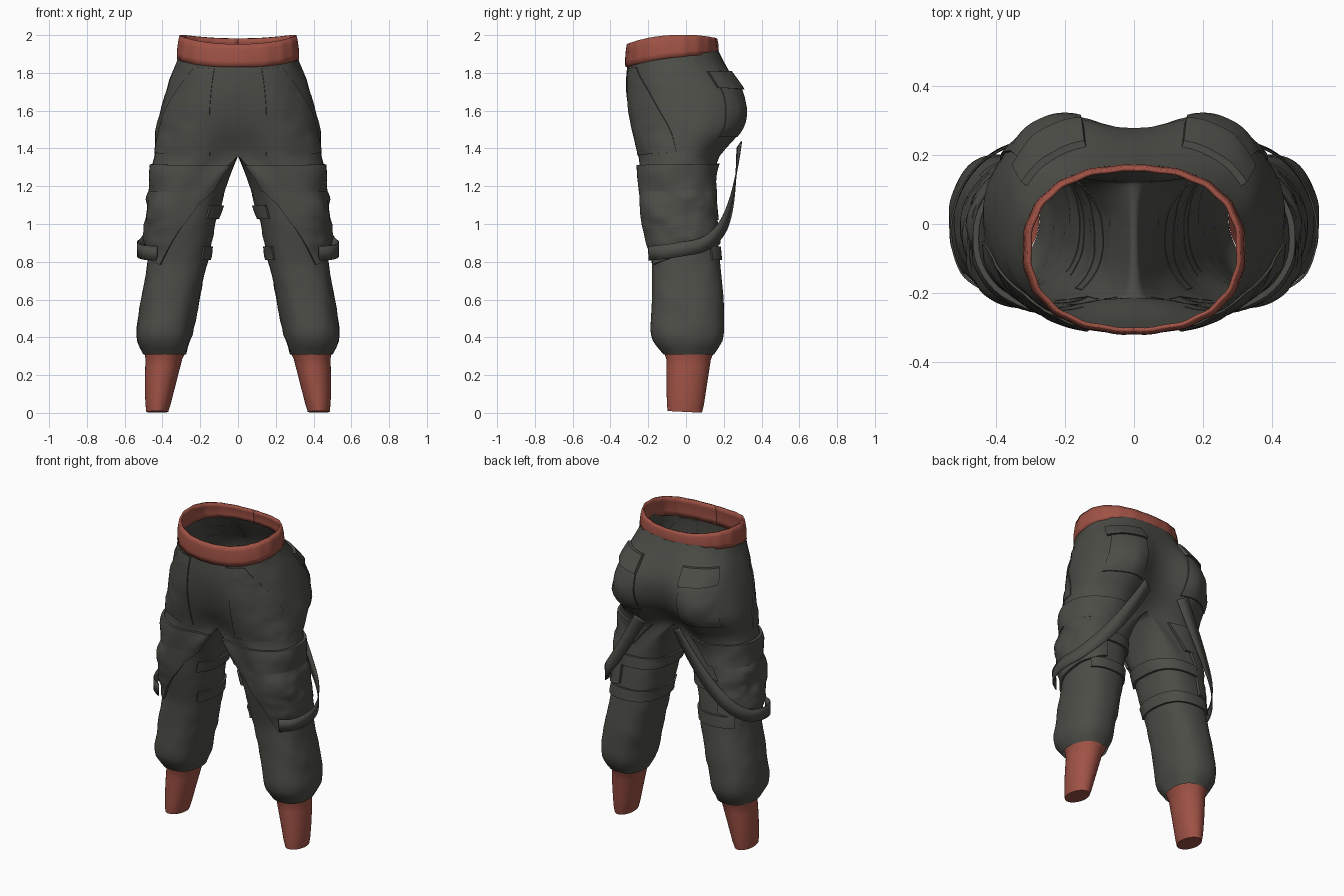
import bpy, bmesh, math
from mathutils import Vector, noise

if "Cube" in bpy.data.objects:
    bpy.data.objects.remove(bpy.data.objects["Cube"])


def material(name, rgb):
    m = bpy.data.materials.new(name)
    m.diffuse_color = (*rgb, 1)
    m.use_nodes = True
    m.node_tree.nodes["Principled BSDF"].inputs["Base Color"].default_value = m.diffuse_color
    return m


GREY = material("charcoal cloth", (0.073, 0.073, 0.063))
RED = material("rust ribbing", (0.35, 0.085, 0.06))

CROTCH = 1.36
# height, inner x, outer x, front y, back y, front seam pinch, back seam pinch
RINGS = [
    (1.90, 0, .308, -.31, .165, 0, 0),
    (1.80, 0, .348, -.32, .245, .01, .06),
    (1.70, 0, .385, -.325, .335, .02, .17),
    (1.60, 0, .415, -.32, .362, .05, .25),
    (1.50, 0, .432, -.31, .345, .1, .32),
    (1.42, 0, .44, -.295, .265, .2, .36),
    (1.36, 0, .445, -.28, .205, .3, .38),
    (1.25, .045, .455, -.265, .165, .15, .15),
    (1.00, .12, .46, -.22, .162, 0, 0),
    (.80, .16, .48, -.18, .18, 0, 0),
    (.60, .20, .518, -.18, .20, 0, 0),
    (.42, .245, .542, -.19, .202, 0, 0),
    (.36, .255, .535, -.17, .19, 0, 0),
    (.31, .285, .49, -.11, .14, 0, 0)]


def ring_at(z):
    z = max(min(z, RINGS[0][0]), RINGS[-1][0])
    for a, b in zip(RINGS, RINGS[1:]):
        if z >= b[0]:
            t = (a[0] - z) / (a[0] - b[0])
            return [p + (q - p) * t for p, q in zip(a, b)]


def power(v, e):
    return math.copysign(abs(v) ** e, v)


def band_low(s):
    return 1.88 + .035 * s - .015 * s * s


def band_high(s):
    return 2.0 + .015 * s - .032 * s * s


def cloth(deg, z, off=0.0, wrinkle=.01):
    """Point on the trouser surface: -90 is front, 0 outer side, 90 back, 180 inner leg."""
    c, s = math.cos(math.radians(deg)), math.sin(math.radians(deg))
    if abs(c) < 1e-6:
        c = 0.0
    rows = [ring_at(z + d) for d in (-.025, 0, .025)]
    _, xi, xo, yf, yb, pf, pb = [sum(r) / 3 for r in zip(*rows)]
    k = .5 * max(0, min(1, (CROTCH - z) / .26))
    if z >= CROTCH - 1e-6:
        xi = k = 0.0
    cx, cy, ry = xi + (xo - xi) * k, (yf + yb) / 2, (yb - yf) / 2
    rx = xo - cx if c >= 0 else cx - xi
    pinch = pf if s < 0 else pb
    fold = abs(s) ** 18 if c >= 0 else 1
    x = cx + rx * power(c, .85)
    y = cy + ry * power(s, .85) * (1 - pinch * fold)
    n = Vector((c / max(rx, .05), s / ry, 0)).normalized()
    if c > 0 or z < 1.2:
        q = Vector((x * 7, y * 7, z * 9))
        off += wrinkle * abs(c) * (noise.noise(q) + .5 * noise.noise(q * 2.3))
    # the upper cloth follows the dipping waistline
    if z > 1.7:
        z = 1.7 + (z - 1.7) * (band_low(s) + .02 - 1.7) / .2
    return Vector((x, y, z)) + n * off


def sheet(name, f, nu, nv, mat, skip=None, thick=0):
    """Grid surface f(i, j), mirrored to the other side."""
    bm = bmesh.new()
    v = [[bm.verts.new(f(i, j)) for i in range(nu + 1)] for j in range(nv + 1)]
    for j in range(nv):
        for i in range(nu):
            if not (skip and skip(i, j)):
                bm.faces.new((v[j][i], v[j + 1][i], v[j + 1][i + 1], v[j][i + 1]))
    bmesh.ops.delete(bm, geom=[p for p in bm.verts if not p.link_faces], context='VERTS')
    bmesh.ops.remove_doubles(bm, verts=bm.verts[:], dist=1e-5)
    me = bpy.data.meshes.new(name)
    bm.to_mesh(me)
    bm.free()
    me.materials.append(mat)
    ob = bpy.data.objects.new(name, me)
    bpy.context.collection.objects.link(ob)
    bpy.ops.object.select_all(action='DESELECT')
    ob.select_set(True)
    bpy.context.view_layer.objects.active = ob
    bpy.ops.object.shade_smooth_by_angle(angle=math.radians(42))
    if thick:
        so = ob.modifiers.new("thickness", 'SOLIDIFY')
        so.thickness, so.offset = thick, -1
    mi = ob.modifiers.new("other side", 'MIRROR')
    mi.merge_threshold = .0005
    return ob


def patch(name, left, right, low, high, off, nu=24, nv=12, wrinkle=.01, bulge=0):
    """Raised plate on the cloth; left/right are (top, bottom) angles, low/high are
    (left, right) heights."""
    def f(i, j):
        u = max(0, min(1, (i - 1) / (nu - 2)))
        t = max(0, min(1, (j - 1) / (nv - 2)))
        a = left[0] + (left[1] - left[0]) * t
        b = right[0] + (right[1] - right[0]) * t
        lo = low[0] + (low[1] - low[0]) * u
        hi = high[0] + (high[1] - high[0]) * u
        edge = i in (0, nu) or j in (0, nv)
        puff = bulge * math.sin(math.pi * u) * math.sin(math.pi * t)
        return cloth(a + (b - a) * u, hi + (lo - hi) * t,
                     -.002 if edge else off + puff, wrinkle)
    return sheet(name, f, nu, nv, GREY)


# seat and legs in one cloth surface
def trouser(i, j):
    z = 1.9 - .045 * j if j <= 12 else CROTCH - .035 * (j - 12)
    return cloth(-90 + 5 * i, z)


sheet("seat_and_legs", trouser, 72, 42, GREY, skip=lambda i, j: j < 12 and i >= 36)


# gathered waistband
def waist(i, j):
    a = math.radians(-90 + 4 * i)
    s, c = math.sin(a), math.cos(a)
    c = 0 if i in (0, 45) else c
    t = j / 4
    out = .004 * math.sin(math.pi * t) + .002 * math.sin(i * 1.3) * (c > 0)
    return Vector(((.324 - .014 * t + out) * power(c, .87),
                   -.074 + (.246 - .008 * t + out) * power(s, .87),
                   band_low(s) + (band_high(s) - band_low(s)) * t))


sheet("waistband", lambda i, j: waist(i, 4 - j), 45, 4, RED, thick=.012)


# tapered ankle cuffs with a closed end, the top tucked into the leg
def cuff(i, j):
    t = min(j, 8) / 8
    a = math.radians(10 * i)
    x0, x1 = .285 + .082 * t, .487 + .006 * math.sin(3 * t)
    y0, y1 = -.105 + .004 * t, .138 - .05 * t
    r = {0: 1.1, 8: .96, 9: 0}.get(j, 1)
    y = (y0 + y1) / 2 + r * (y1 - y0) / 2 * math.sin(a)
    return Vector(((x0 + x1) / 2 + r * (x1 - x0) / 2 * math.cos(a), y,
                   .325 - .32 * t - .05 * y * t))


sheet("ankle_cuff", cuff, 36, 9, RED)

# pockets and flaps wrapped around the cloth
patch("cargo_pocket", (-116, -62), (72, 78), (.785, .90), (1.18, 1.18), .014, 40, 22, .02, .018)
patch("cargo_flap", (-108, -118), (80, 80), (1.17, 1.175), (1.31, 1.32), .016, 40, 8, .01)
patch("front_panel", (-71, -74), (-49, -3), (1.36, 1.38), (1.86, 1.86), .006, 20, 24)
patch("back_pocket", (32, 30), (70, 74), (1.46, 1.46), (1.73, 1.73), .006)
patch("back_pocket_flap", (28, 28), (70, 71), (1.72, 1.71), (1.80, 1.80), .02, 18, 8)
patch("upper_leg_band", (60, 60), (232, 232), (1.02, 1.03), (1.09, 1.10), .014, 36, 6)
patch("knee_band", (45, 45), (225, 225), (.81, .81), (.88, .88), .012, 36, 6)

# hanging strap from the seat around the outside of the leg
PATH = [Vector(p) for p in (
    (.13, .285, 1.42), (.22, .27, 1.27), (.335, .24, 1.10), (.435, .19, .975),
    (.505, .10, .895), (.535, -.02, .867), (.505, -.14, .85), (.43, -.20, .845))]


def path_at(t):
    k = min(int(t), len(PATH) - 2)
    f = t - k
    p0, p1, p2, p3 = [PATH[max(0, min(len(PATH) - 1, k + d))] for d in (-1, 0, 1, 2)]
    return .5 * (2 * p1 + (p2 - p0) * f + (2 * p0 - 5 * p1 + 4 * p2 - p3) * f * f
                 + (3 * p1 - p0 - 3 * p2 + p3) * f ** 3)


def strap(i, j):
    t = 7 * (1 - i / 42)
    p = path_at(t)
    along = path_at(min(7, t + .05)) - path_at(max(0, t - .05))
    out = Vector((p.x - .25, p.y + .03, 0))
    side = along.cross(out).normalized()
    side = -side if side.z < 0 else side
    return p + side * .038 * (1 - 2 * j)


sheet("hanging_strap", strap, 42, 1, GREY, thick=.006)
